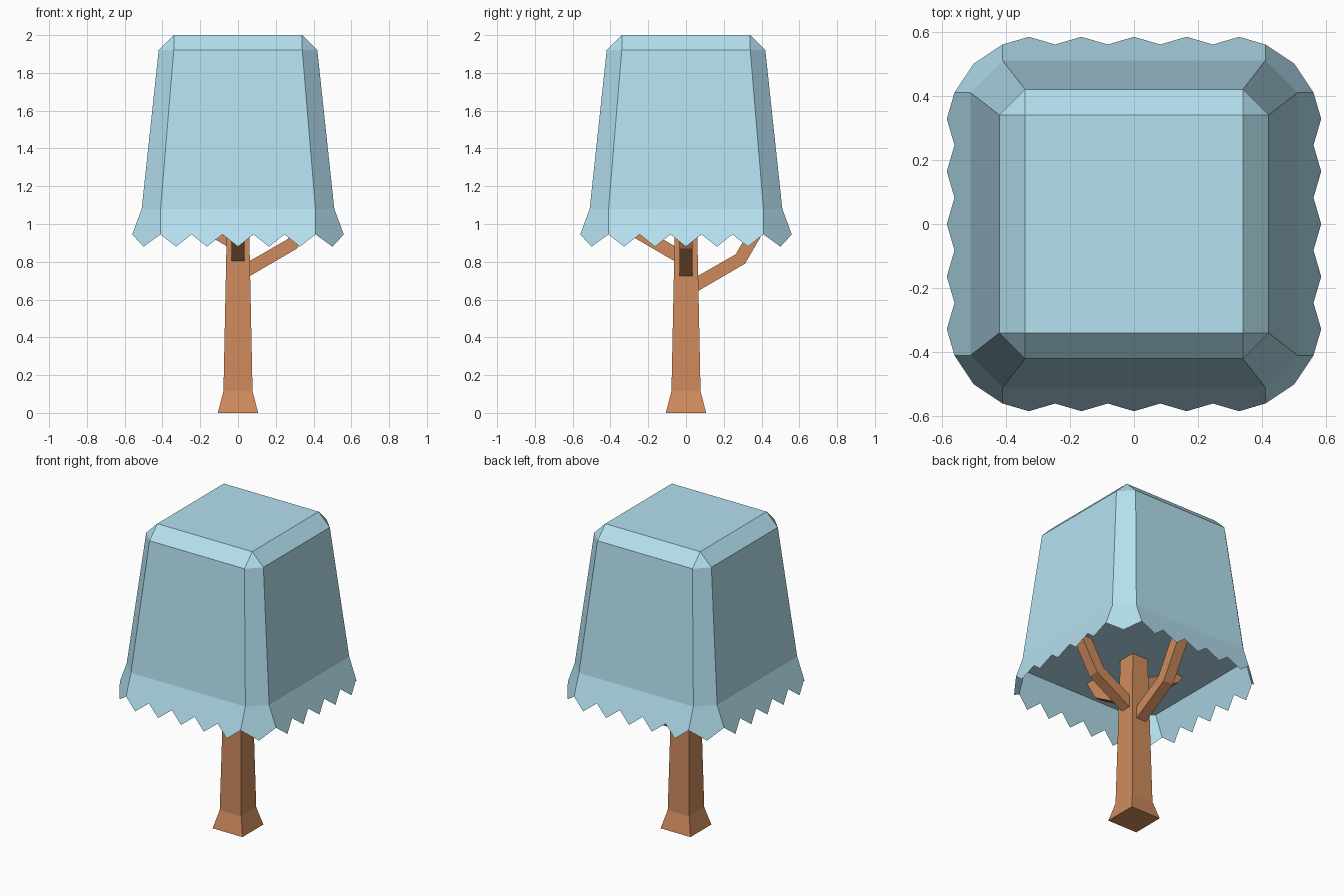
import bpy, bmesh
from math import radians, cos, sin
from mathutils import Matrix, Vector

if "Cube" in bpy.data.objects:
    bpy.data.objects.remove(bpy.data.objects["Cube"])


def material(name, color):
    m = bpy.data.materials.new(name)
    m.diffuse_color = (*color, 1)
    m.use_nodes = True
    m.node_tree.nodes["Principled BSDF"].inputs["Base Color"].default_value = m.diffuse_color
    return m


LEAF = material("pale_blue_leaves", (0.46, 0.75, 0.87))
WOOD = material("brown_wood", (0.62, 0.26, 0.11))


def finish(bm, name, mat):
    bmesh.ops.remove_doubles(bm, verts=bm.verts, dist=1e-4)
    bmesh.ops.recalc_face_normals(bm, faces=bm.faces)
    me = bpy.data.meshes.new(name)
    bm.to_mesh(me)
    bm.free()
    me.materials.append(mat)
    ob = bpy.data.objects.new(name, me)
    bpy.context.collection.objects.link(ob)


def loft(bm, rings):
    rings = [[bm.verts.new(p) for p in r] for r in rings]
    for a, b in zip(rings, rings[1:]):
        for i in range(len(a)):
            j = (i + 1) % len(a)
            bm.faces.new((a[i], a[j], b[j], b[i]))
    bm.faces.new(rings[0][::-1])
    bm.faces.new(rings[-1])


def square(h, z):
    return [(-h, -h, z), (h, -h, z), (h, h, z), (-h, h, z)]


def quarter(points, k):
    r = Matrix.Rotation(radians(90 * k), 3, 'Z')
    return [r @ Vector(p) for p in points]


# Crown: closed block with chamfered corners; a = flat half length, w = half width
TOP, LOW = (0.34, 0.42, 1.92), (0.41, 0.51, 1.08)
bm = bmesh.new()


def octagon(a, w, z):
    return [p for k in range(4) for p in quarter([(-a, -w, z), (a, -w, z)], k)]


loft(bm, [octagon(*LOW), octagon(*TOP)])
bm.faces.ensure_lookup_table()
bm.faces.remove(bm.faces[-1])
for k in range(4):  # sloping rim and its corner triangles
    a, w, z = TOP
    for pts in ([(-a, -w, z), (a, -w, z), (a, -a, 2), (-a, -a, 2)],
                [(a, -w, z), (w, -a, z), (a, -a, 2)]):
        bm.faces.new([bm.verts.new(p) for p in quarter(pts, k)])
bm.faces.new([bm.verts.new(p) for p in square(0.34, 2)])
finish(bm, "leaf_crown", LEAF)

# Skirt: flared single sheet with zigzag hem, five teeth a side and one per corner
bm = bmesh.new()
a, w, z = LOW
hem = [(0.41 - 0.082 * i, -0.584 if i % 2 else -0.56, 0.88 if i % 2 else 0.945)
       for i in range(11)]
for k in range(4):
    for pts in ([(-a, -w, z), (a, -w, z)] + hem,
                [(a, -w, z), (w, -a, z), (0.56, -0.41, 0.945),
                 (0.5, -0.5, 0.88), (0.41, -0.56, 0.945)]):
        bm.faces.new([bm.verts.new(p) for p in quarter(pts, k)])
finish(bm, "leaf_skirt", LEAF)

# Trunk: square with flared foot
bm = bmesh.new()
loft(bm, [square(0.107, 0), square(0.077, 0.115), square(0.057, 1.09)])
finish(bm, "trunk", WOOD)


# Branches: bent square bars, spiralling up the trunk
def branch(name, k, z0):
    bend = z0 + 0.165
    length = (1.12 - bend) / sin(radians(60))
    path = [(0.02, z0 + 0.01, 30), (0.288, bend, 45),
            (0.288 + length * cos(radians(60)), 1.12, 60)]
    rings = []
    for x, z, tilt in path:
        dx, dz = -sin(radians(tilt)) * 0.035, cos(radians(tilt)) * 0.035
        rings.append(quarter([(x + s * dx, t * 0.035, z + s * dz)
                              for s, t in ((-1, -1), (1, -1), (1, 1), (-1, 1))], k))
    bm = bmesh.new()
    loft(bm, rings)
    finish(bm, name, WOOD)


for name, k, z0 in (("back_branch", 1, 0.65), ("right_branch", 0, 0.73),
                    ("front_branch", 3, 0.81), ("left_branch", 2, 0.89)):
    branch(name, k, z0)
